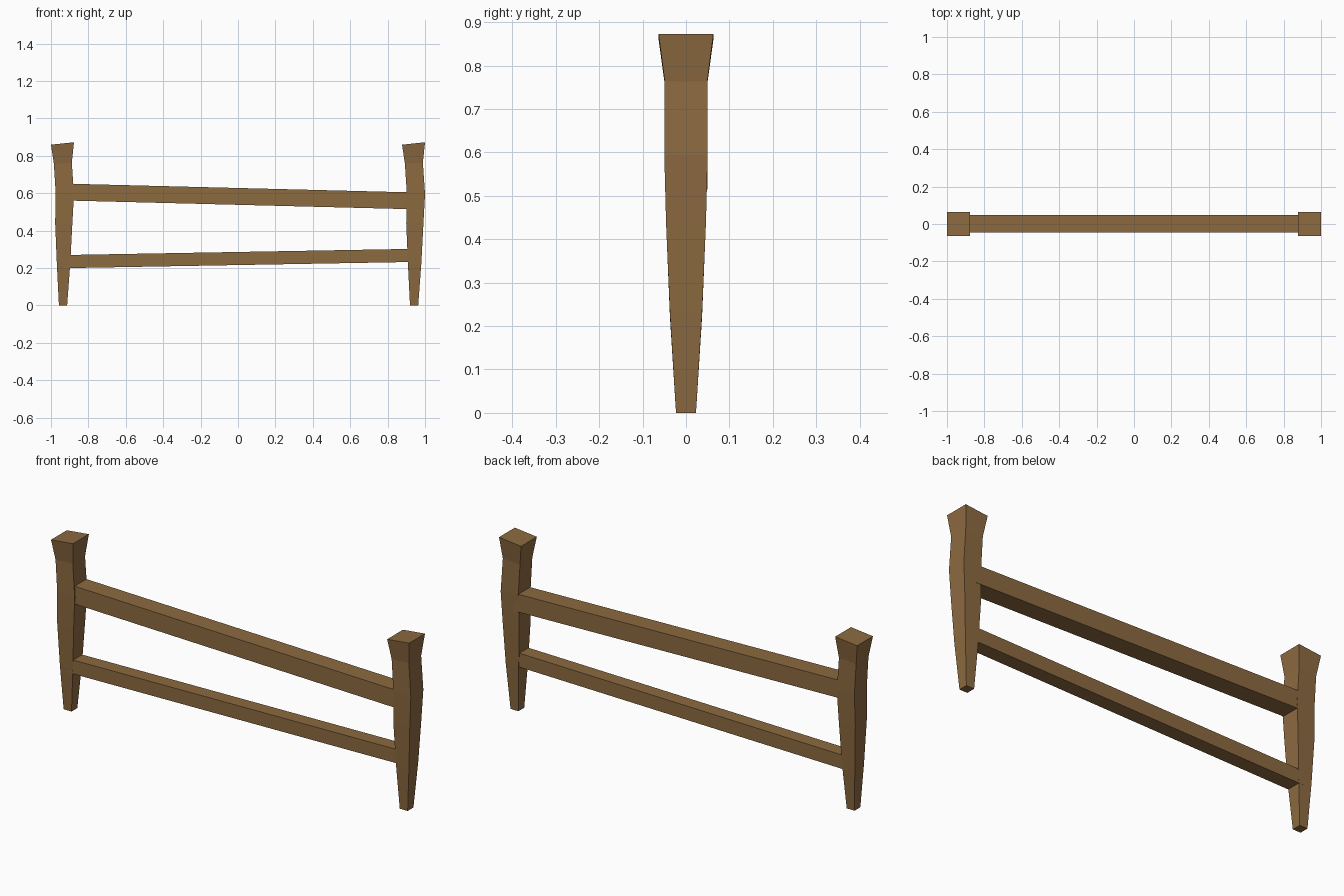
import bpy

if "Cube" in bpy.data.objects:
    bpy.data.objects.remove(bpy.data.objects["Cube"])

wood = bpy.data.materials.new("brown wood")
wood.diffuse_color = (0.265, 0.145, 0.052, 1)
wood.use_nodes = True
wood.node_tree.nodes["Principled BSDF"].inputs["Base Color"].default_value = wood.diffuse_color


def loft(name, rings):
    """Skin a closed solid through four-point rings."""
    n = len(rings)
    verts = [p for ring in rings for p in ring]
    faces = [(0, 3, 2, 1), tuple(range(4 * n - 4, 4 * n))]
    for r in range(n - 1):
        for i in range(4):
            j = (i + 1) % 4
            faces.append((4 * r + i, 4 * r + j, 4 * r + 4 + j, 4 * r + 4 + i))
    mesh = bpy.data.meshes.new(name)
    mesh.from_pydata(verts, [], faces)
    mesh.materials.append(wood)
    obj = bpy.data.objects.new(name, mesh)
    bpy.context.collection.objects.link(obj)
    return obj


# crooked post: height, sideways offset, half width in x, half depth in y, tilt
SECTIONS = [
    (0.0, 0.003, 0.022, 0.023, 0.0),
    (0.225, 0.006, 0.036, 0.037, 0.004),
    (0.44, 0.007, 0.046, 0.046, 0.0),
    (0.60, 0.0125, 0.049, 0.050, -0.006),
    (0.76, 0.002, 0.048, 0.049, 0.003),
    (0.8655, 0.0, 0.0615, 0.063, 0.0065),
]


def post(name, x):
    corners = [(-1, -1), (1, -1), (1, 1), (-1, 1)]
    loft(name, [[(x + dx + sx * hx, sy * hy, z + sx * tilt) for sx, sy in corners]
                for z, dx, hx, hy, tilt in SECTIONS])


def rail(name, z_left, z_right, hz, hy, y=0.0, x=0.93):
    corners = [(-1, -1), (1, -1), (1, 1), (-1, 1)]
    loft(name, [[(px, y + sy * hy, z + sz * hz) for sy, sz in corners]
                for px, z in ((-x, z_left), (x, z_right))])


# posts
post("left_post", -0.9385)
post("right_post", 0.9385)

# sloping rails
rail("upper_rail", 0.606, 0.559, 0.045, 0.047, 0.002)
rail("lower_rail", 0.234, 0.267, 0.035, 0.036)
